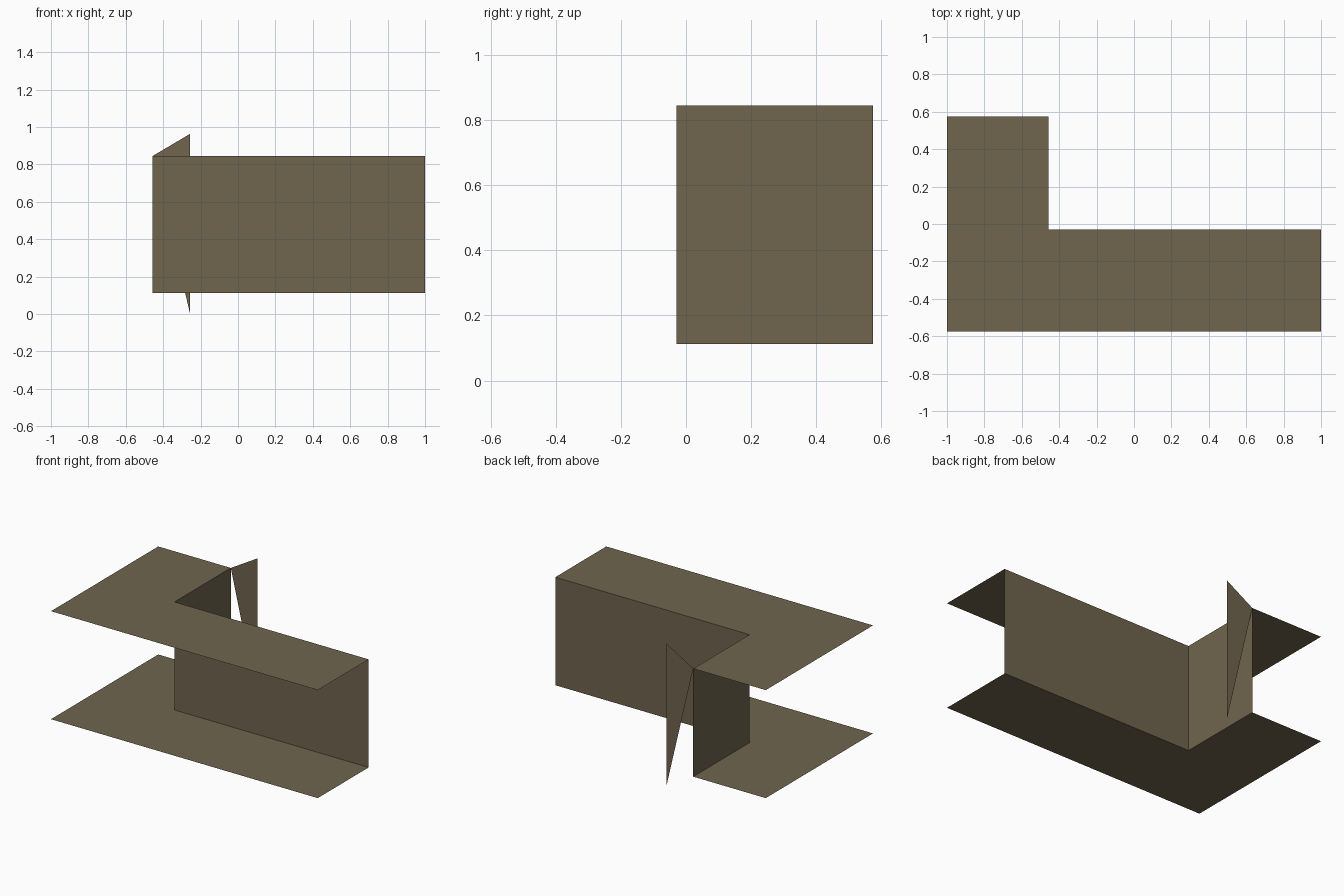
import bpy

if "Cube" in bpy.data.objects:
    bpy.data.objects.remove(bpy.data.objects["Cube"])

mat = bpy.data.materials.new("drab brown")
mat.diffuse_color = (0.162, 0.130, 0.076, 1)
mat.use_nodes = True
mat.node_tree.nodes["Principled BSDF"].inputs["Base Color"].default_value = mat.diffuse_color


def sheet(name, pts):
    """One flat, open face through the given corners."""
    me = bpy.data.meshes.new(name)
    me.from_pydata(pts, [], [list(range(len(pts)))])
    me.materials.append(mat)
    ob = bpy.data.objects.new(name, me)
    bpy.context.collection.objects.link(ob)


LOW, HIGH = 0.113, 0.845          # floor and roof heights
IX, IY, D = -0.456, -0.029, 0.574   # inner corner and half depth

# L-shaped floor and roof
outline = [(-1, -D), (1, -D), (1, IY), (IX, IY), (IX, D), (-1, D)]
for name, z in (("floor_slab", LOW), ("roof_slab", HIGH)):
    sheet(name, [(x, y, z) for x, y in outline])


# Walls along the two inner edges of the L
def wall(name, a, b):
    sheet(name, [(*a, LOW), (*b, LOW), (*b, HIGH), (*a, HIGH)])


wall("long_wall", (1, IY), (IX, IY))
wall("short_wall", (IX, IY), (IX, D))

# Triangular fin at the rear top corner
sheet("rear_fin", [(IX, D, HIGH), (-0.256, D, 0.963), (-0.256, D, 0)])
